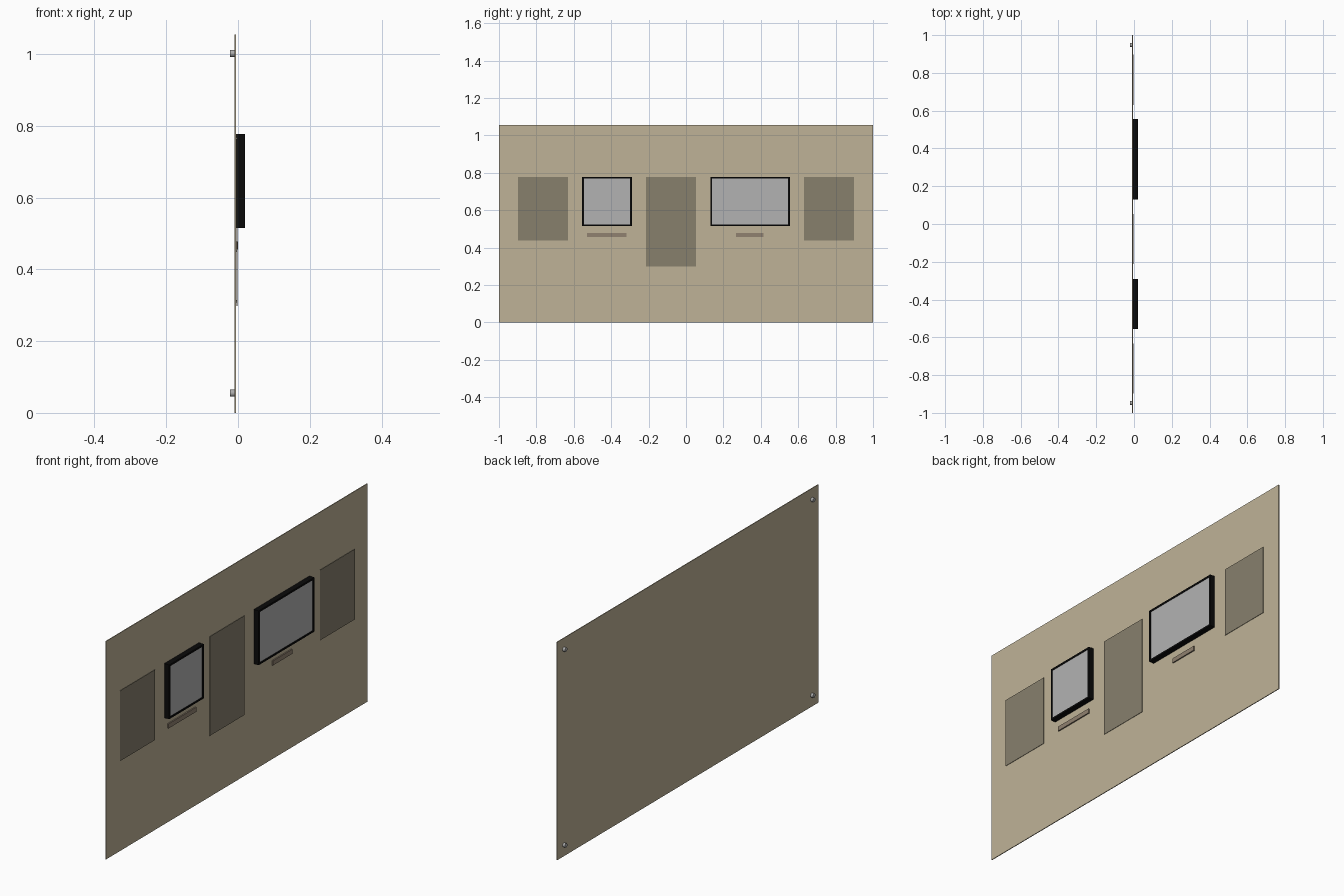
import bpy, bmesh, math
from mathutils import Matrix

if "Cube" in bpy.data.objects:
    bpy.data.objects.remove(bpy.data.objects["Cube"])


def mat(name, r, g, b):
    m = bpy.data.materials.new(name)
    m.diffuse_color = (r, g, b, 1)
    m.use_nodes = True
    m.node_tree.nodes["Principled BSDF"].inputs["Base Color"].default_value = m.diffuse_color
    return m


TAN = mat("tan", 0.52, 0.45, 0.31)
OLIVE = mat("dark_olive", 0.245, 0.215, 0.152)
BROWN = mat("label_brown", 0.28, 0.22, 0.16)
BLACK = mat("black", 0.003, 0.003, 0.003)
GREY = mat("screen_grey", 0.45, 0.45, 0.45)
STEEL = mat("steel", 0.42, 0.42, 0.42)


def finish(name, bm, *mats):
    me = bpy.data.meshes.new(name)
    bm.to_mesh(me)
    bm.free()
    for m in mats:
        me.materials.append(m)
    ob = bpy.data.objects.new(name, me)
    bpy.context.collection.objects.link(ob)
    return ob


def box_bm(x, y, z):
    bm = bmesh.new()
    bmesh.ops.create_cube(bm, size=1)
    for v in bm.verts:
        v.co = [lo + (c + 0.5) * (hi - lo) for c, (lo, hi) in zip(v.co, (x, y, z))]
    return bm


def box(name, x, y, z, m):
    return finish(name, box_bm(x, y, z), m)


def peg(name, x, y, z, r, segments):
    bm = bmesh.new()
    place = Matrix.Translation((sum(x) / 2, y, z)) @ Matrix.Rotation(math.pi / 2, 4, 'Y')
    bmesh.ops.create_cone(bm, cap_ends=True, segments=segments, radius1=r, radius2=r,
                          depth=x[1] - x[0], matrix=place)
    for f in bm.faces:
        f.smooth = len(f.verts) == 4
    for e in bm.edges:
        e.smooth = all(len(f.verts) == 4 for f in e.link_faces)
    return finish(name, bm, STEEL)


# Back board and its wall pegs
box("back_board", (-0.010, -0.006), (-1, 1), (0, 1.055), TAN)
for y in (-0.948, 0.948):
    for z in (0.055, 1.002):
        peg("wall_peg", (-0.022, -0.010), y, z, 0.010, 24)

# Thin graphic panels held off the board by small corner pegs
for name, y0, y1, z0 in (("left_graphic", -0.898, -0.632, 0.438),
                         ("centre_graphic", -0.213, 0.053, 0.298),
                         ("right_graphic", 0.631, 0.897, 0.438)):
    box(name, (-0.004, -0.002), (y0, y1), (z0, 0.778), OLIVE)
    for y in (y0 + 0.013, y1 - 0.013):
        for z in (z0 + 0.013, 0.765):
            peg(name + "_peg", (-0.006, -0.004), y, z, 0.003, 12)

# Monitors: black case with a slightly recessed screen
for name, y0, y1 in (("small_monitor", -0.555, -0.290), ("wide_monitor", 0.130, 0.555)):
    bm = box_bm((-0.006, 0.020), (y0, y1), (0.515, 0.778))
    bm.normal_update()
    front = [f for f in bm.faces if f.normal.x > 0.9]
    bmesh.ops.inset_region(bm, faces=front, thickness=0.013)
    bmesh.ops.inset_region(bm, faces=front, thickness=0.0003, depth=-0.002)
    front[0].material_index = 1
    finish(name, bm, BLACK, GREY)

# Label strips under the monitors
box("small_monitor_label", (-0.006, 0.0), (-0.530, -0.317), (0.456, 0.478), BROWN)
box("wide_monitor_label", (-0.006, 0.0), (0.267, 0.415), (0.456, 0.478), BROWN)
